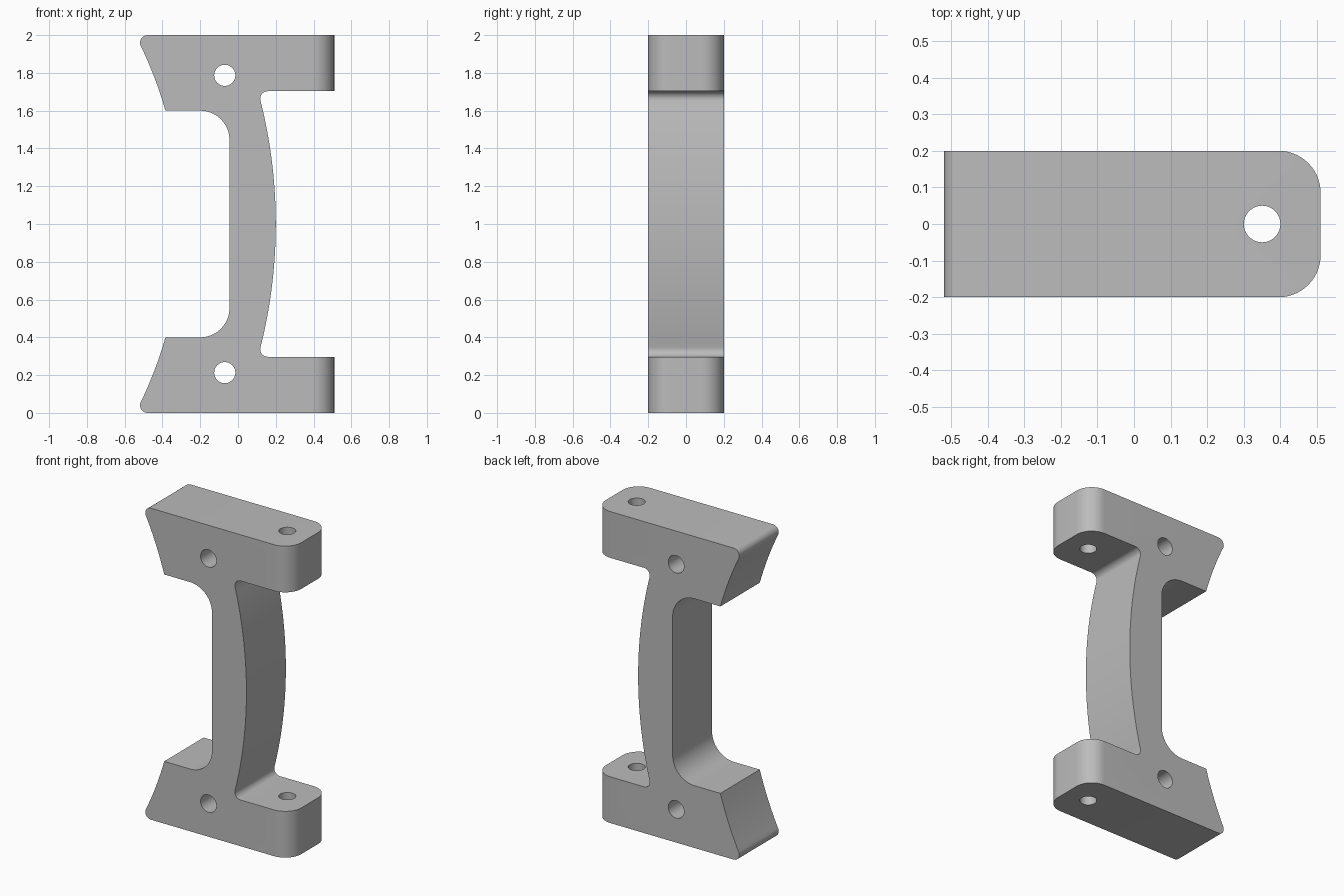
import bpy, bmesh, math
from mathutils import Vector

cube = bpy.data.objects.get("Cube")
if cube:
    bpy.data.objects.remove(cube, do_unlink=True)

HALF_WIDTH = 0.2
ARC_X = -2.48          # shared centre of the two long curved faces, at z = 1

grey = bpy.data.materials.new("light_grey")
grey.use_nodes = True
colour = (0.5, 0.5, 0.5, 1)
grey.diffuse_color = colour
grey.node_tree.nodes["Principled BSDF"].inputs["Base Color"].default_value = colour


def on_arc(radius, z):
    return (ARC_X + math.sqrt(radius ** 2 - (z - 1) ** 2), z)


def round_corner(before, corner, after, radius, steps):
    """Points of a fillet between two straight edges."""
    c = Vector(corner)
    a = (Vector(before) - c).normalized()
    b = (Vector(after) - c).normalized()
    half = a.angle(b) / 2
    centre = c + (a + b).normalized() * (radius / math.sin(half))
    start = c + a * (radius / math.tan(half)) - centre
    end = c + b * (radius / math.tan(half)) - centre
    sweep = math.pi - 2 * half
    return [centre + (start * math.sin(sweep * (1 - i / steps))
                      + end * math.sin(sweep * i / steps)) / math.sin(sweep)
            for i in range(steps + 1)]


# Upper half of the side outline, as (x, z, fillet radius)
corners = [(*on_arc(2.68, 1 + 0.62 * i / 14), 0) for i in range(15)]
corners += [(*on_arc(2.68, 1.703), 0.04), (0.51, 1.703, 0), (0.51, 2, 0),
            (*on_arc(2.18, 2), 0.04)]
corners += [(*on_arc(2.18, 1.92 - 0.32 * i / 8), 0) for i in range(9)]
corners += [(-0.045, 1.6, 0.155), (-0.045, 1.4, 0)]

upper = []
for i, (x, z, r) in enumerate(corners):
    if r:
        upper += round_corner(corners[i - 1][:2], (x, z), corners[i + 1][:2],
                              r, 16 if r > 0.1 else 8)
    else:
        upper.append(Vector((x, z)))
lower = [Vector((p.x, 2 - p.y)) for p in reversed(upper[1:])]

# Bracket body: extrude the outline, then round the ends of both feet
bm = bmesh.new()
face = bm.faces.new([bm.verts.new((p.x, -HALF_WIDTH, p.y)) for p in upper + lower])
extruded = bmesh.ops.extrude_face_region(bm, geom=[face])
bmesh.ops.translate(bm, vec=(0, 2 * HALF_WIDTH, 0),
                    verts=[v for v in extruded["geom"] if isinstance(v, bmesh.types.BMVert)])
end_edges = [e for e in bm.edges
             if all(v.co.x > 0.505 for v in e.verts)
             and abs(e.verts[0].co.z - e.verts[1].co.z) > 0.1]
bmesh.ops.bevel(bm, geom=end_edges, offset=0.115, segments=14, profile=0.5,
                affect='EDGES')
bmesh.ops.recalc_face_normals(bm, faces=bm.faces)
mesh = bpy.data.meshes.new("bracket_body")
bm.to_mesh(mesh)
bm.free()
body = bpy.data.objects.new("bracket_body", mesh)
bpy.context.collection.objects.link(body)
mesh.materials.append(grey)

bpy.ops.object.select_all(action='DESELECT')
bpy.context.view_layer.objects.active = body
body.select_set(True)


def drill(location, radius, depth, rotation=(0, 0, 0)):
    bpy.ops.mesh.primitive_cylinder_add(vertices=40, radius=radius, depth=depth,
                                        location=location, rotation=rotation)
    cutter = bpy.context.object
    cutter.name = "hole_cutter"
    cutter.hide_render = True
    cutter.data.materials.append(grey)
    cut = body.modifiers.new("hole", 'BOOLEAN')
    cut.operation = 'DIFFERENCE'
    cut.solver = 'EXACT'
    cut.object = cutter
    bpy.ops.object.select_all(action='DESELECT')
    bpy.context.view_layer.objects.active = body
    body.select_set(True)
    bpy.ops.object.modifier_apply(modifier=cut.name)
    bpy.data.objects.remove(cutter, do_unlink=True)


# Bolt holes down through each foot, and cross holes through each block
for side in (-1, 1):
    drill((0.35, 0, 1 + side * 0.85), 0.05, 0.5)
    drill((-0.07, 0, 1 + side * 0.787), 0.056, 0.6, (math.pi / 2, 0, 0))

bpy.ops.object.shade_smooth_by_angle(angle=math.radians(30))
